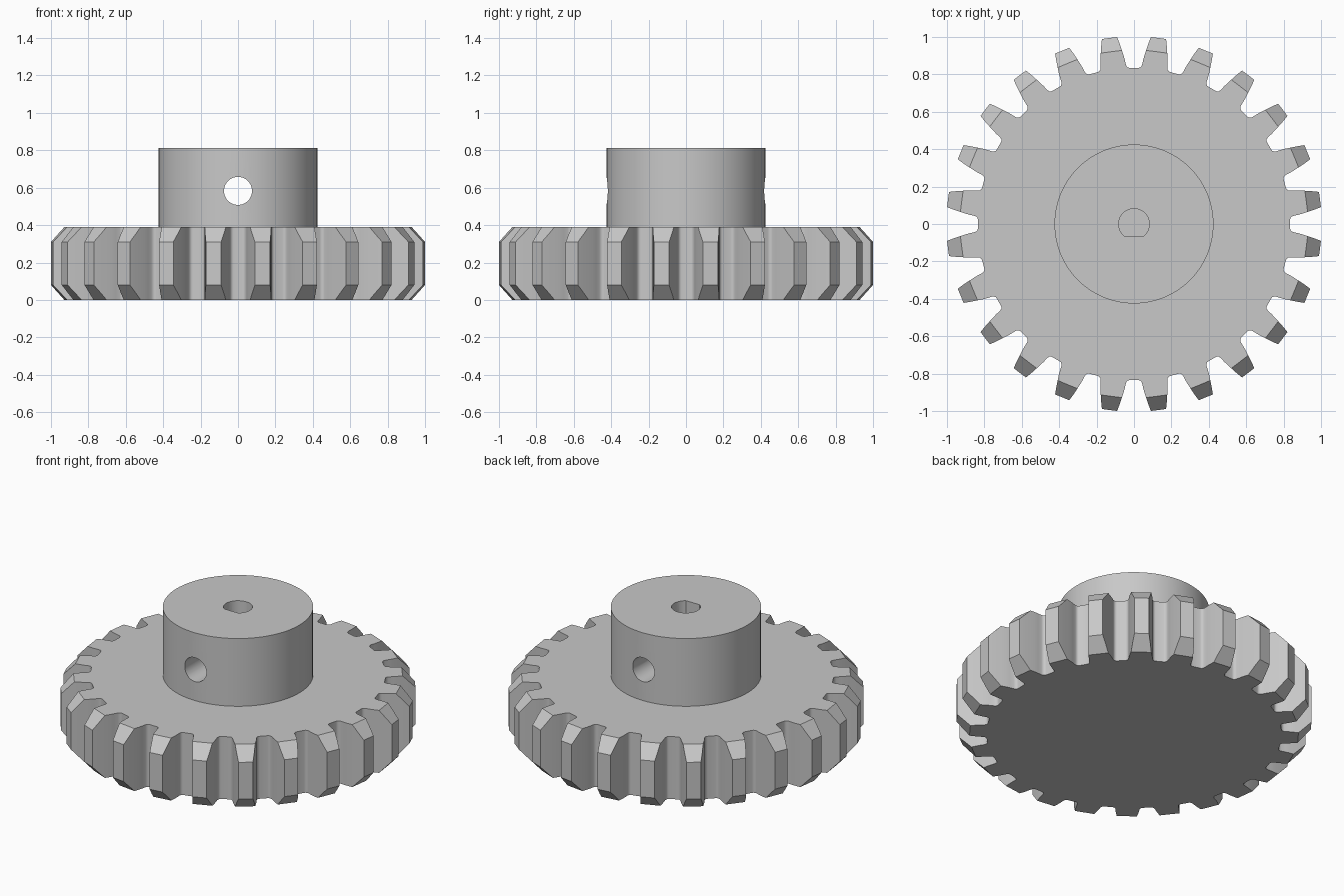
import bpy, bmesh, math
from mathutils import Matrix

if "Cube" in bpy.data.objects:
    bpy.data.objects.remove(bpy.data.objects["Cube"])

GEAR_H, HUB_TOP, HUB_R = 0.39, 0.813, 0.425
TEETH, TIP_U, CHAMFER_U, CHAMFER_Z = 24, 1.003, 0.929, 0.08

grey = bpy.data.materials.new("grey")
grey.diffuse_color = (0.58, 0.58, 0.58, 1)
grey.use_nodes = True
grey.node_tree.nodes["Principled BSDF"].inputs["Base Color"].default_value = grey.diffuse_color


def add_object(name, bm):
    bmesh.ops.recalc_face_normals(bm, faces=bm.faces)
    mesh = bpy.data.meshes.new(name)
    bm.to_mesh(mesh)
    bm.free()
    mesh.materials.append(grey)
    obj = bpy.data.objects.new(name, mesh)
    bpy.context.collection.objects.link(obj)
    return obj


def prism(name, points, z0, z1):
    bm = bmesh.new()
    low = [bm.verts.new((x, y, z0)) for x, y in points]
    high = [bm.verts.new((x, y, z1)) for x, y in points]
    bm.faces.new(low[::-1])
    bm.faces.new(high)
    for i in range(len(points)):
        j = (i + 1) % len(points)
        bm.faces.new((low[i], low[j], high[j], high[i]))
    return add_object(name, bm)


def circle(radius, n):
    return [(radius * math.cos(2 * math.pi * i / n),
             radius * math.sin(2 * math.pi * i / n)) for i in range(n)]


def smooth(obj, degrees):
    bpy.ops.object.select_all(action='DESELECT')
    obj.select_set(True)
    bpy.context.view_layer.objects.active = obj
    bpy.ops.object.shade_smooth_by_angle(angle=math.radians(degrees))


# Gear wheel: half of one tooth as (distance along tooth, half width), root to tip
flank = [(0.8306, 0.0858), (0.833, 0.078), (0.840, 0.0715), (0.850, 0.068),
         (0.875, 0.066), (0.90, 0.0625), (CHAMFER_U, 0.057),
         (0.965, 0.050), (TIP_U, 0.041)]
tooth = [(u, -v) for u, v in flank] + [(u, v) for u, v in reversed(flank)]

bm = bmesh.new()
low, high, low_cap, high_cap = [], [], [], []
for k in range(TEETH):
    a = 2 * math.pi * (k + 0.5) / TEETH
    tip_low, tip_high = [], []
    for u, v in tooth:
        x = u * math.cos(a) - v * math.sin(a)
        y = u * math.sin(a) + v * math.cos(a)
        # tooth ends slope away from both faces of the wheel
        drop = max(0, (u - CHAMFER_U) / (TIP_U - CHAMFER_U)) * CHAMFER_Z
        b = bm.verts.new((x, y, drop))
        t = bm.verts.new((x, y, GEAR_H - drop))
        low.append(b)
        high.append(t)
        if u <= CHAMFER_U:
            low_cap.append(b)
            high_cap.append(t)
        if u >= CHAMFER_U:
            tip_low.append(b)
            tip_high.append(t)
    bm.faces.new(tip_low[::-1])
    bm.faces.new(tip_high)
for i in range(len(low)):
    j = (i + 1) % len(low)
    bm.faces.new((low[i], low[j], high[j], high[i]))
bm.faces.new(low_cap[::-1])
bm.faces.new(high_cap)
gear = add_object("gear_wheel", bm)
smooth(gear, 35)

# Hub with a D-shaped bore and a cross hole for a set screw
hub = prism("hub", circle(HUB_R, 96), GEAR_H, HUB_TOP)

bore_r, flat_y = 0.082, -0.067
start = math.asin(flat_y / bore_r)
sweep = math.pi - 2 * start
bore = prism("bore_cutter",
             [(bore_r * math.cos(start + sweep * i / 40),
               bore_r * math.sin(start + sweep * i / 40)) for i in range(41)],
             GEAR_H - 0.1, HUB_TOP + 0.1)

screw = prism("screw_hole_cutter", circle(0.075, 40), -0.6, 0.6)
screw.data.transform(Matrix.Translation((0, 0, 0.583)) @ Matrix.Rotation(math.pi / 2, 4, 'X'))

for cutter in (bore, screw):
    mod = hub.modifiers.new(cutter.name, 'BOOLEAN')
    mod.operation = 'DIFFERENCE'
    mod.solver = 'EXACT'
    mod.object = cutter
    cutter.hide_render = True

bpy.context.view_layer.update()
cut = bpy.data.meshes.new_from_object(hub.evaluated_get(bpy.context.evaluated_depsgraph_get()))
hub.modifiers.clear()
hub.data = cut
for cutter in (bore, screw):
    bpy.data.objects.remove(cutter)

# Open the hidden underside of the hub where it sits on the wheel
bm = bmesh.new()
bm.from_mesh(cut)
under = [f for f in bm.faces if all(v.co.z < GEAR_H + 0.001 for v in f.verts)]
bmesh.ops.delete(bm, geom=under, context='FACES')
bm.to_mesh(cut)
bm.free()
smooth(hub, 30)
